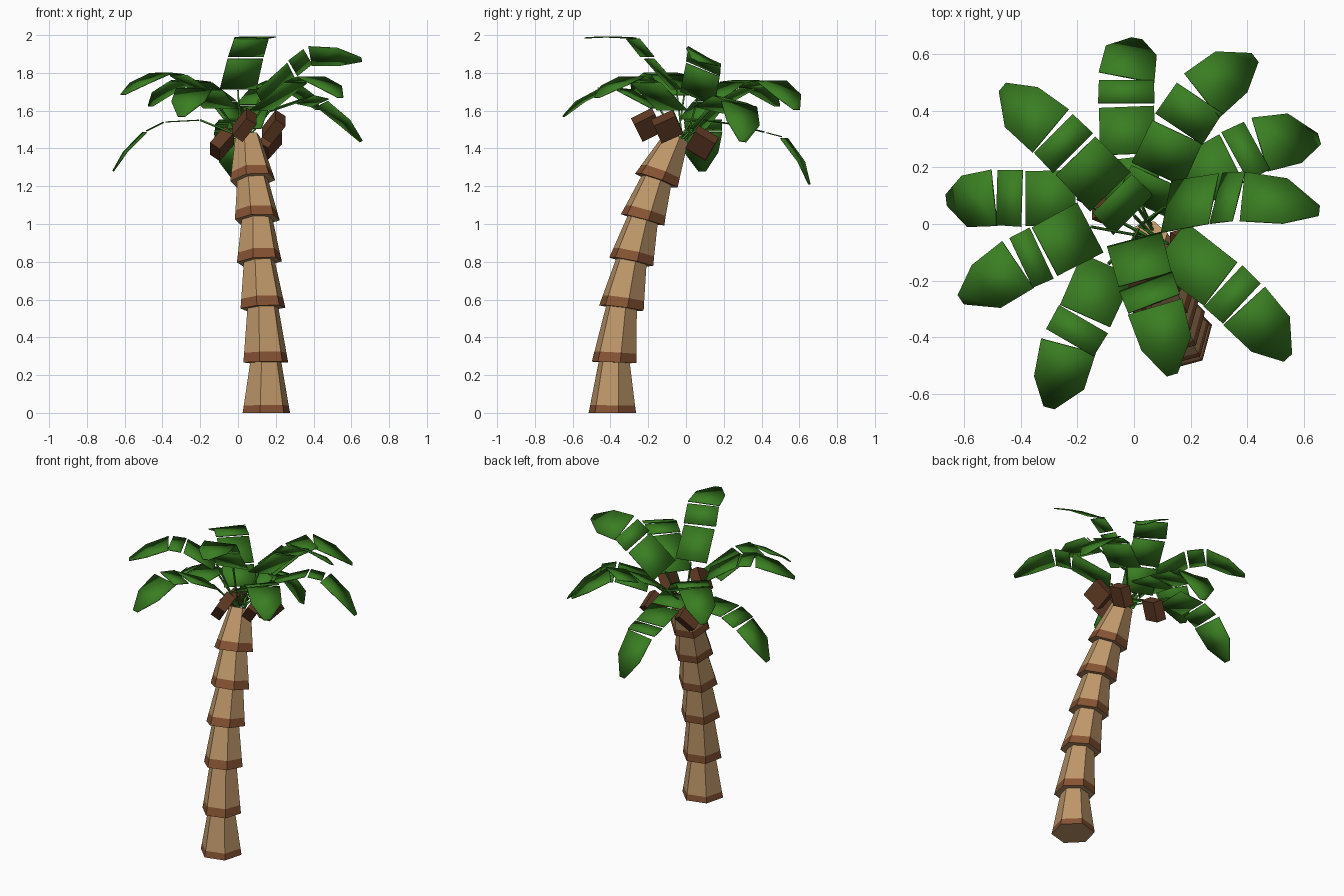
import bpy, bmesh, math
from mathutils import Vector, Matrix

if "Cube" in bpy.data.objects:
    bpy.data.objects.remove(bpy.data.objects["Cube"])


def material(name, col):
    m = bpy.data.materials.new(name)
    m.diffuse_color = (*col, 1)
    m.use_nodes = True
    m.node_tree.nodes["Principled BSDF"].inputs["Base Color"].default_value = m.diffuse_color
    return m


TAN = material("tan bark", (0.51, 0.305, 0.14))
BAND = material("brown bark band", (0.235, 0.085, 0.032))
NUT = material("dark coconut brown", (0.115, 0.042, 0.017))
LEAF = material("leaf green", (0.042, 0.21, 0.016))
Z = Vector((0, 0, 1))


def make_object(name, bm, mats):
    bmesh.ops.recalc_face_normals(bm, faces=bm.faces)
    me = bpy.data.meshes.new(name)
    bm.to_mesh(me)
    bm.free()
    for m in mats:
        me.materials.append(m)
    ob = bpy.data.objects.new(name, me)
    bpy.context.collection.objects.link(ob)
    return ob


def ring(bm, c, normal, r, n=6, turn=15):
    q = Z.rotation_difference(Vector(normal).normalized())
    return [bm.verts.new(Vector(c) + q @ Vector((r * math.cos(a), r * math.sin(a), 0)))
            for a in (math.radians(turn + 360 * i / n) for i in range(n))]


def loft(bm, rings, mats=None):
    for k in range(len(rings) - 1):
        a, b = rings[k], rings[k + 1]
        for i in range(len(a)):
            j = (i + 1) % len(a)
            f = bm.faces.new((a[i], a[j], b[j], b[i]))
            f.material_index = mats[k] if mats else 0
    bm.faces.new(rings[0][::-1])
    bm.faces.new(rings[-1])


# Trunk: stacked hexagonal cones, each with a brown band at its foot
trunk = [Vector(p) for p in [(.15, -.39, 0), (.147, -.38, .267), (.132, -.342, .555),
                             (.113, -.29, .8), (.102, -.23, 1.022), (.078, -.157, 1.23),
                             (.052, -.05, 1.46)]]
for i in range(6):
    a, b = trunk[i], trunk[i + 1]
    n0 = Z if i == 0 else trunk[i] - trunk[i - 1]
    n1 = b - a
    last = i == 5
    r0 = .13 if i == 0 else .123
    r1 = .068 if last else .083
    foot = .04 if i == 0 else .052
    t = foot / n1.length
    bm = bmesh.new()
    loft(bm, [ring(bm, a, n0, r0),
              ring(bm, a.lerp(b, t), n0.normalized() * .8 + n1.normalized() * .2, r0 + (r1 - r0) * t),
              ring(bm, b if last else b + n1.normalized() * .015, n1, r1)], [1, 0])
    make_object("trunk_segment_%d" % (i + 1), bm, [TAN, BAND])

# Coconuts: slanted husk blocks hung around the trunk top
nuts = [((.035, -.205, 1.525), .5), ((.19, -.1, 1.515), .45),
        ((.17, .085, 1.43), -.6), ((-.085, .085, 1.425), -.6)]
for i, (c, rise) in enumerate(nuts):
    bm = bmesh.new()
    e1 = Vector((0, 1, rise)).normalized()
    e2 = (Vector((.55, 0, .85)) - e1 * e1.dot(Vector((.55, 0, .85)))).normalized()
    e3 = e1.cross(e2)
    bmesh.ops.create_cube(bm, size=1)
    for v in bm.verts:
        x, y, z = v.co
        v.co = Vector(c) + e1 * x * .125 + e2 * y * .125 + e3 * z * .065
    make_object("coconut_%d" % (i + 1), bm, [NUT])

# Fronds: centre-line points of the blades (the last stretch is the tip), roll angle, tip bow
fronds = {
    "north": ([(0, .08, 1.55), (-.02, .24, 1.53), (-.027, .42, 1.485), (-.027, .515, 1.46), (0, .655, 1.21)], 0, .02),
    "north_east": ([(.03, .06, 1.5), (.08, .17, 1.63), (.155, .33, 1.72), (.235, .45, 1.76), (.42, .595, 1.605)], 0, .012),
    "east_north": ([(.17, .13, 1.6), (.35, .235, 1.66), (.44, .28, 1.64), (.65, .31, 1.435)], -12, .015),
    "east": ([(.11, .06, 1.66), (.285, .09, 1.82), (.375, .098, 1.89), (.655, .055, 1.865)], -30, .012),
    "south_east": ([(.12, -.07, 1.6), (.31, -.215, 1.75), (.385, -.285, 1.78), (.55, -.465, 1.67)], 0, .012),
    "south": ([(0, -.05, 1.71), (.04, -.2, 1.88), (.072, -.285, 1.985), (.145, -.53, 1.985)], 0, .006),
    "south_west": ([(-.09, -.14, 1.61), (-.175, -.33, 1.71), (-.23, -.425, 1.72), (-.29, -.65, 1.57)], 0, .015),
    "west_south": ([(-.15, -.01, 1.68), (-.32, -.1, 1.79), (-.405, -.14, 1.80), (-.605, -.275, 1.685)], 0, .012),
    "west": ([(-.2, .09, 1.55), (-.39, .09, 1.54), (-.49, .093, 1.49), (-.66, .075, 1.28)], 0, .015),
    "north_west": ([(0, .03, 1.55), (-.08, .11, 1.65), (-.21, .245, 1.75), (-.29, .325, 1.76), (-.47, .475, 1.625)], 0, .012),
}
SQUARE = [(0, 1, 1), (1, .97, .97)]
TIP = [(0, 1, 1), (.55, .93, .9), (1, .1, .3)]


def blade(bm, a, b, roll, half, rows, bow):
    d = (b - a).normalized()
    left = Matrix.Rotation(math.radians(roll), 3, d) @ Z.cross(d).normalized()
    up = d.cross(left)
    prev = None
    for u, wl, wr in rows:
        p = a.lerp(b, u) + up * bow * 4 * u * (1 - u)
        cur = [bm.verts.new(p + left * half * wl), bm.verts.new(p - left * half * wr)]
        if prev:
            bm.faces.new((prev[0], prev[1], cur[1], cur[0]))
        prev = cur


crown = Vector((.04, -.02, 1.45))
for i, (name, (pts, roll, bow)) in enumerate(fronds.items()):
    pts = [Vector(p) for p in pts]
    bm = bmesh.new()
    for k in range(len(pts) - 1):
        a, b = pts[k], pts[k + 1]
        end = k == len(pts) - 2
        gap = (b - a).normalized() * .007
        blade(bm, a + gap, b if end else b - gap, roll, .1, TIP if end else SQUARE, bow if end else 0)
    ob = make_object("frond_" + name, bm, [LEAF])
    for p in ob.data.polygons:
        p.use_smooth = True
    mod = ob.modifiers.new("thickness", "SOLIDIFY")
    mod.thickness = .006
    mod.offset = 0
    # thin stalk joining the crown to the first blade
    ang = math.tau * i / len(fronds)
    foot = crown + Vector((math.cos(ang), math.sin(ang), 0)) * .025
    bm = bmesh.new()
    loft(bm, [ring(bm, p, pts[0] - foot, .006, 4, 45) for p in (foot, pts[0])])
    make_object("stalk_" + name, bm, [LEAF])

# Keep blade edges crisp while the curved tips stay smooth
bpy.ops.object.select_all(action='DESELECT')
for ob in bpy.data.objects:
    if ob.name.startswith("frond_"):
        ob.select_set(True)
        bpy.context.view_layer.objects.active = ob
bpy.ops.object.shade_smooth_by_angle(angle=math.radians(35))
